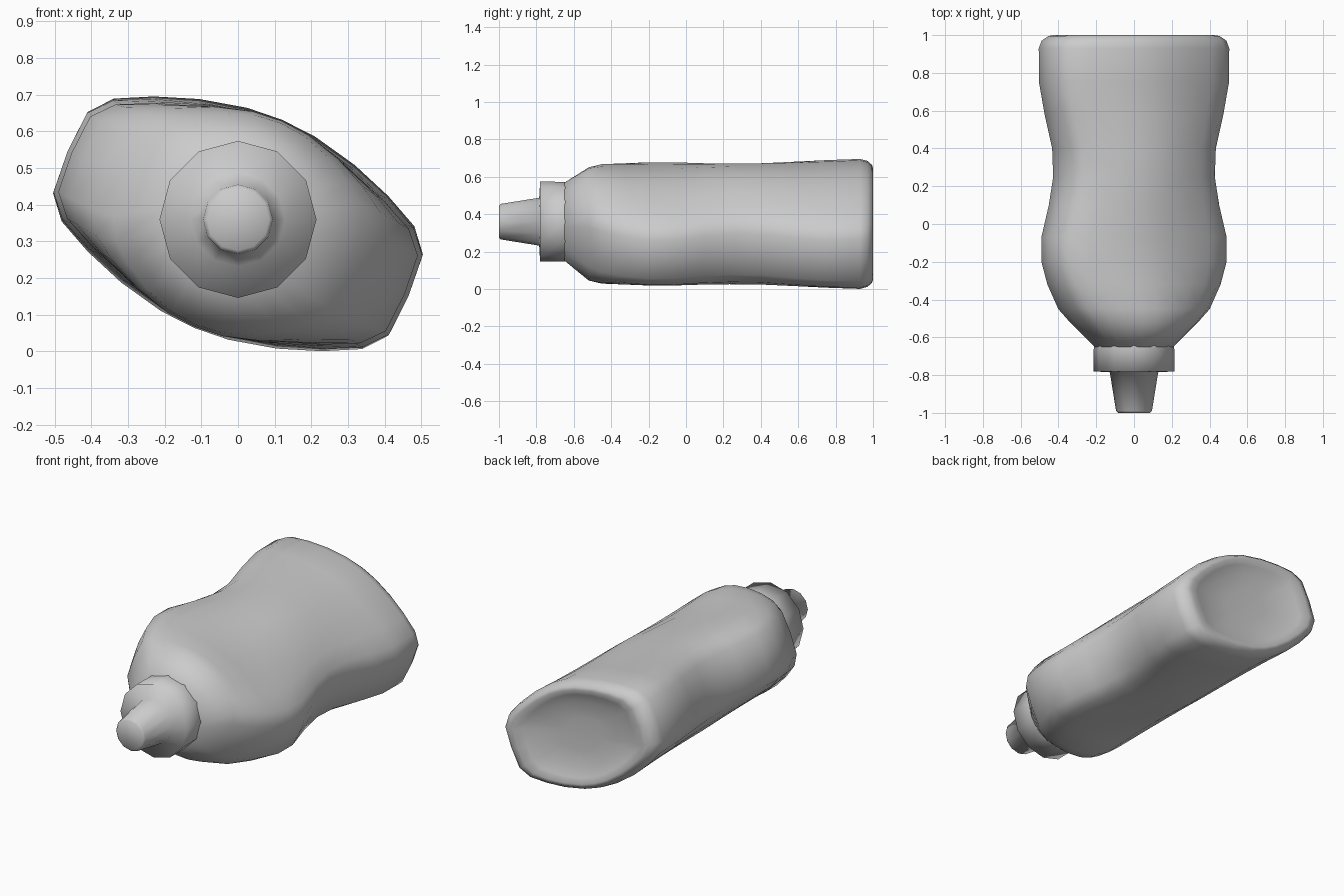
import bpy, bmesh, math

if "Cube" in bpy.data.objects:
    bpy.data.objects.remove(bpy.data.objects["Cube"])

TILT = math.radians(-23)
# quarter of the flattened body section: (long axis, short axis)
QUARTER = [(.505, 0), (.497, .12), (.445, .182), (.347, .23), (.23, .272), (.1, .301), (0, .308)]


def full_section(q):
    half = q + [(-u, v) for u, v in reversed(q[:-1])]
    return half + [(-u, -v) for u, v in half[1:-1]]


SECTION = full_section(QUARTER)


def loft(name, rings, angle):
    """Skin a list of closed point rings and cap both ends."""
    bm = bmesh.new()
    loops = [[bm.verts.new(p) for p in r] for r in rings]
    n = len(loops[0])
    for a, b in zip(loops, loops[1:]):
        for i in range(n):
            j = (i + 1) % n
            bm.faces.new((a[i], a[j], b[j], b[i]))
    bm.faces.new(loops[0])
    bm.faces.new(loops[-1])
    bmesh.ops.recalc_face_normals(bm, faces=bm.faces)
    me = bpy.data.meshes.new(name)
    bm.to_mesh(me)
    bm.free()
    ob = bpy.data.objects.new(name, me)
    bpy.context.collection.objects.link(ob)
    bpy.ops.object.select_all(action='DESELECT')
    ob.select_set(True)
    bpy.context.view_layer.objects.active = ob
    bpy.ops.object.shade_smooth_by_angle(angle=math.radians(angle))
    return ob


def body_ring(y, ta, tb, s, k):
    """Blend a neck circle into the tilted section; s scales all, k the thickness."""
    pts = []
    n = len(SECTION)
    cz = .36 if y < -.6 else .348
    for i, (u, v) in enumerate(SECTION):
        a = 2 * math.pi * i / n
        u = s * (.21 * math.cos(a) * (1 - ta) + u * ta)
        v = s * k * (.21 * math.sin(a) * (1 - tb) + v * tb)
        pts.append((u * math.cos(TILT) - v * math.sin(TILT), y,
                    cz + u * math.sin(TILT) + v * math.cos(TILT)))
    return pts


def round_ring(y, r, n=12, cz=.36):
    return [(r * math.sin(2 * math.pi * i / n), y, cz + r * math.cos(2 * math.pi * i / n))
            for i in range(n)]


# bottle body: y, long blend, short blend, scale, thickness
STATIONS = [(-.65, 0, 0, 1, 1), (-.52, .4, .9, 1, 1), (-.45, .62, 1, 1, .99),
            (-.32, .84, 1, 1, .95), (-.2, .96, 1, 1, .93), (-.07, .96, 1, 1, .93),
            (.1, .81, 1, 1, .96), (.25, .72, 1, 1, .985), (.4, .74, 1, 1, .985),
            (.58, .89, 1, 1, .97), (.75, 1, 1, 1, .97), (.93, 1, 1, 1, 1),
            (.97, 1, 1, .97, 1), (.995, .98, 1, .91, 1), (1, .96, 1, .86, 1),
            (.985, .93, 1, .76, 1), (.965, .9, 1, .6, 1), (.955, .9, 1, .3, 1)]
loft("bottle_body", [body_ring(*st) for st in STATIONS], 80)

# screw collar running into the tapered nozzle
loft("collar_and_nozzle", [round_ring(-.63, .213), round_ring(-.65, .213),
                           round_ring(-.78, .214), round_ring(-.785, .128),
                           round_ring(-.99, .095), round_ring(-1, .085)], 120)
